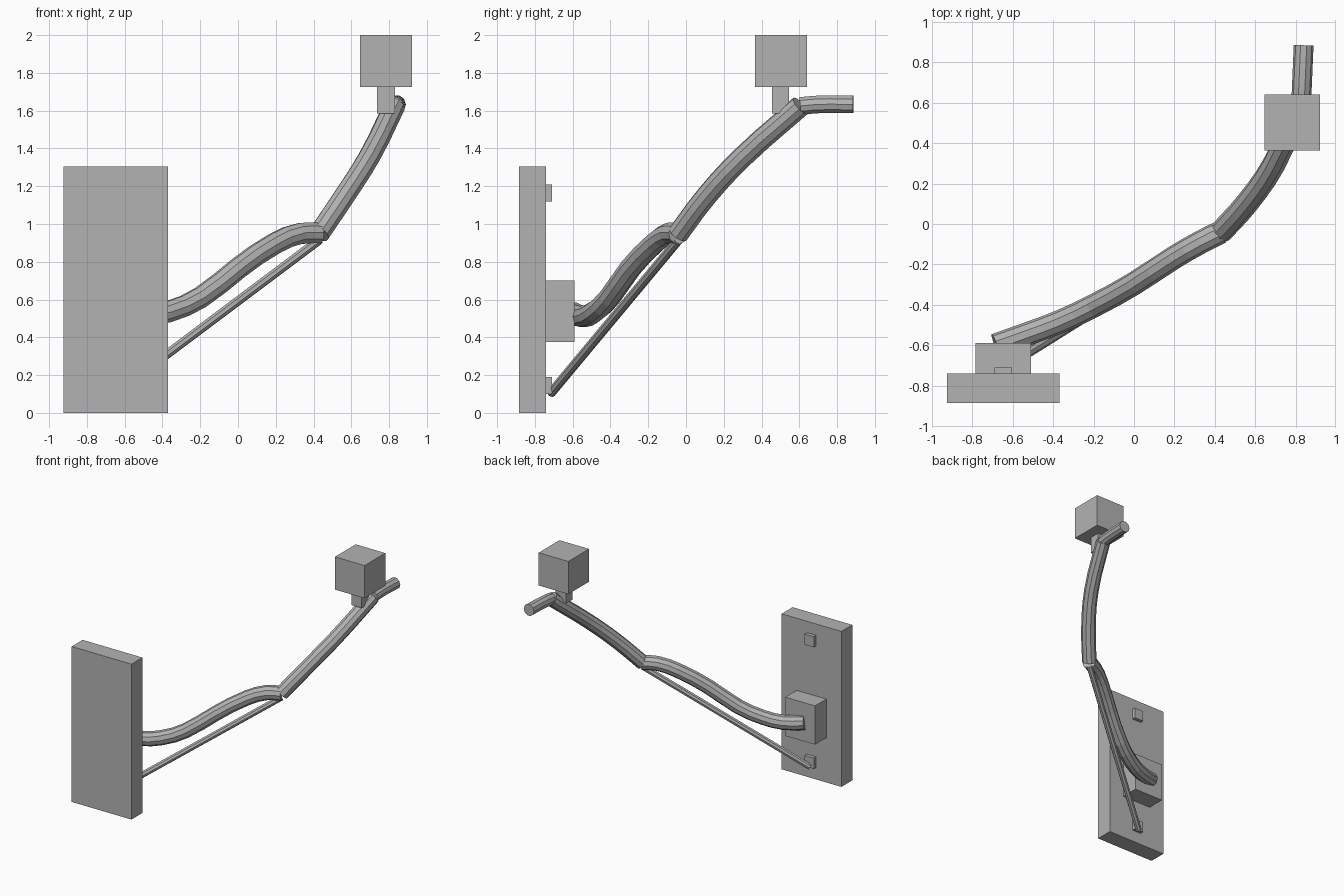
import bpy

cube = bpy.data.objects.get("Cube")
if cube:
    bpy.data.objects.remove(cube, do_unlink=True)

# Single plain grey finish
grey = bpy.data.materials.new("plain grey")
grey.use_nodes = True
colour = (0.45, 0.45, 0.45, 1)
grey.diffuse_color = colour
grey.node_tree.nodes["Principled BSDF"].inputs["Base Color"].default_value = colour


def box(name, low, high):
    """Box between two opposite corners."""
    bpy.ops.mesh.primitive_cube_add(
        size=1, location=[(a + b) / 2 for a, b in zip(low, high)])
    ob = bpy.context.object
    ob.name = name
    ob.scale = [b - a for a, b in zip(low, high)]
    bpy.ops.object.transform_apply(location=False, rotation=False, scale=True)
    ob.data.materials.append(grey)
    return ob


def tube(name, points, radius, bevel=3, steps=3):
    """Faceted, capped tube swept along a smooth path."""
    curve = bpy.data.curves.new(name, "CURVE")
    curve.dimensions = "3D"
    curve.bevel_depth = radius
    curve.bevel_resolution = bevel
    curve.resolution_u = steps
    curve.use_fill_caps = True
    spline = curve.splines.new("BEZIER")
    spline.use_smooth = False
    spline.bezier_points.add(len(points) - 1)
    for knot, co in zip(spline.bezier_points, points):
        knot.co = co
        knot.handle_left_type = knot.handle_right_type = "AUTO"
    curve.materials.append(grey)
    ob = bpy.data.objects.new(name, curve)
    bpy.context.collection.objects.link(ob)
    bpy.ops.object.select_all(action="DESELECT")
    ob.select_set(True)
    bpy.context.view_layer.objects.active = ob
    bpy.ops.object.convert(target="MESH")
    return bpy.context.object


# Mounting plate, arm socket and the two small pegs
box("mounting_plate", (-0.925, -0.885, 0), (-0.37, -0.74, 1.305))
box("arm_socket", (-0.785, -0.745, 0.375), (-0.51, -0.59, 0.70))
for name, z in (("lower_peg", 0.10), ("upper_peg", 1.12)):
    box(name, (-0.69, -0.745, z), (-0.605, -0.71, z + 0.09))

# Arm in three lengths, meeting at visible joints
elbow = (0.43, -0.04, 0.95)
wrist = (0.828, 0.606, 1.625)
tube("lower_arm", [(-0.685, -0.60, 0.53), (-0.53, -0.545, 0.51),
                   (-0.37, -0.485, 0.535), (-0.2, -0.405, 0.61),
                   (0, -0.295, 0.765), (0.2, -0.165, 0.90),
                   (0.33, -0.09, 0.95), elbow], 0.058, steps=2)
tube("upper_arm", [elbow, (0.565, 0.11, 1.15), (0.695, 0.30, 1.355), wrist], 0.058)
tube("arm_tip", [wrist, (0.832, 0.70, 1.633), (0.84, 0.885, 1.633)], 0.049)

# Straight brace from the lower peg to the elbow
tube("brace", [(-0.65, -0.715, 0.105), (0.43, -0.04, 0.915)], 0.025, bevel=2, steps=1)

# Lamp head on its neck
box("lamp_neck", (0.735, 0.455, 1.585), (0.83, 0.545, 1.73))
box("lamp_head", (0.645, 0.365, 1.725), (0.92, 0.64, 2.0))
